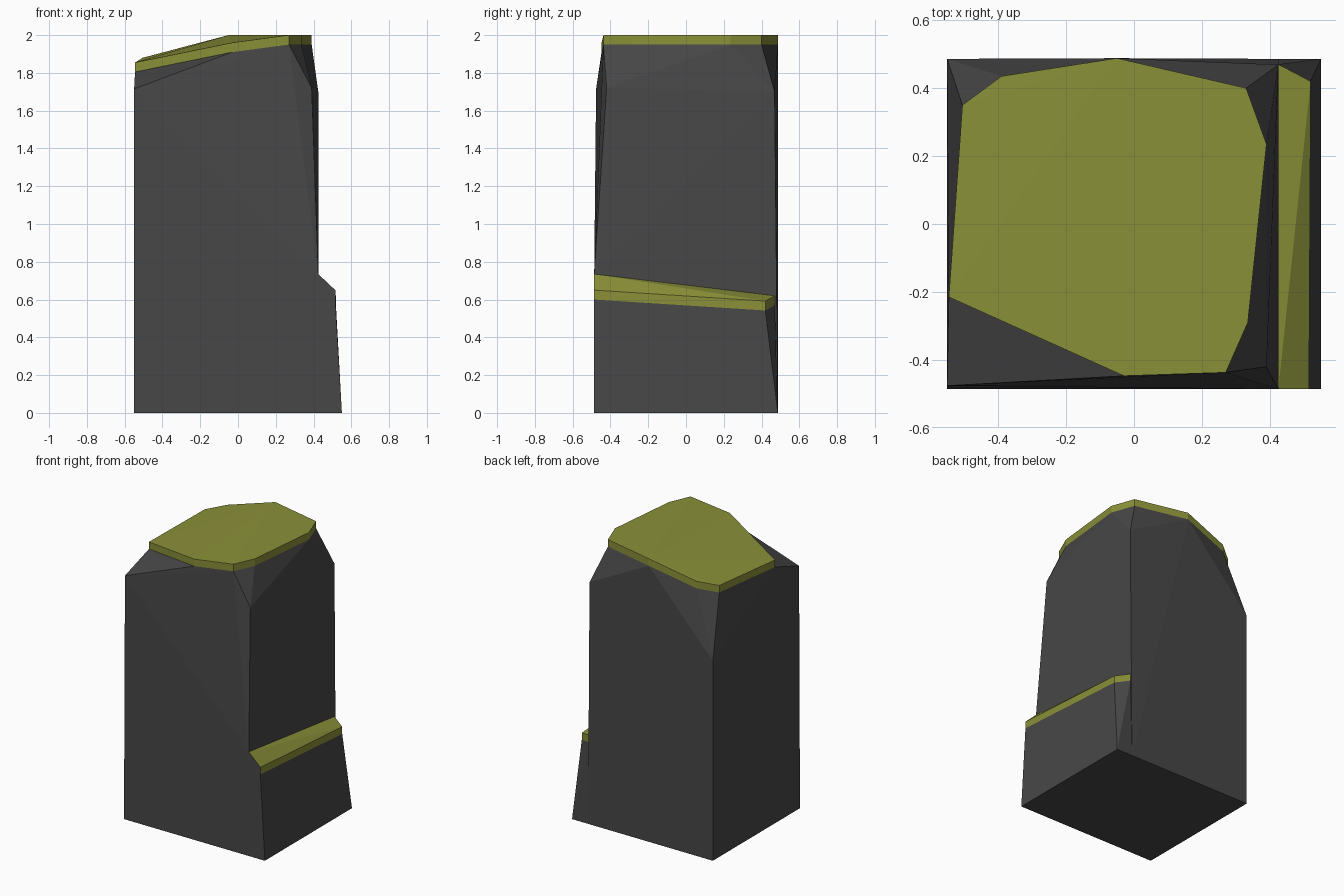
import bpy
import bmesh
import math
from mathutils import Vector

default_cube = bpy.data.objects.get("Cube")
if default_cube:
    bpy.data.objects.remove(default_cube, do_unlink=True)


def make_material(name, colour):
    material = bpy.data.materials.new(name)
    material.use_nodes = True
    material.diffuse_color = (*colour, 1)
    shader = material.node_tree.nodes["Principled BSDF"]
    shader.inputs["Base Color"].default_value = (*colour, 1)
    shader.inputs["Roughness"].default_value = 1
    return material


def lowered(points, amount):
    """Copy an outline straight down by the given amount."""
    return [(x, y, z - amount) for x, y, z in points]


def build_hull(name, points, materials):
    """Wrap the points in a flat-shaded convex solid and merge flat triangles."""
    bm = bmesh.new()
    for point in points:
        bm.verts.new(Vector(point))
    result = bmesh.ops.convex_hull(bm, input=bm.verts[:])
    leftover = set(result["geom_interior"]) | set(result["geom_unused"])
    loose = [item for item in leftover if isinstance(item, bmesh.types.BMVert)]
    bmesh.ops.delete(bm, geom=loose, context="VERTS")
    bmesh.ops.dissolve_limit(bm, angle_limit=math.radians(0.5),
                             verts=bm.verts[:], edges=bm.edges[:])
    bmesh.ops.recalc_face_normals(bm, faces=bm.faces[:])
    mesh = bpy.data.meshes.new(name)
    bm.to_mesh(mesh)
    bm.free()
    for material in materials:
        mesh.materials.append(material)
    obj = bpy.data.objects.new(name, mesh)
    bpy.context.collection.objects.link(obj)
    return obj


stone = make_material("dark grey stone", (0.063, 0.063, 0.063))
moss = make_material("olive moss", (0.255, 0.28, 0.04))

half_width, half_depth = 0.55, 0.486
wall_x = 0.425          # column wall where the ledge begins
moss_depth = 0.05

# Outline of the moss on the summit, flat on one side and sloping on the other
summit_outline = [
    (-0.505, 0.35, 1.88), (-0.39, 0.435, 1.91), (-0.05, 0.488, 2),
    (0.33, 0.4, 2), (0.39, 0.235, 2), (0.335, -0.29, 2),
    (0.27, -0.437, 2), (-0.03, -0.447, 1.96), (-0.545, -0.215, 1.855),
]

# Outline of the moss on the ledge, dropping towards the back
ledge_inner_front = (wall_x, -half_depth, 0.735)
ledge_outline = [
    ledge_inner_front, (0.515, -half_depth, 0.65),
    (0.52, 0.42, 0.592), (wall_x, 0.47, 0.62),
]

# Shoulders where the chipped corners of the column begin
shoulders = [
    (-half_width, -0.476, 1.715), (-half_width, half_depth, 1.41),
    (0.39, -0.42, 1.72), (wall_x, 0.469, 1.7),
]

column_base = [(x, y, 0) for x in (-half_width, wall_x)
               for y in (-half_depth, half_depth)]
ledge_base = [(x, y, 0) for x in (wall_x, half_width)
              for y in (-half_depth, half_depth)]

# Stone masses
build_hull("rock_column",
           column_base + [ledge_inner_front] + shoulders
           + lowered(summit_outline, moss_depth), [stone])
build_hull("rock_ledge", ledge_base + lowered(ledge_outline, moss_depth), [stone])

# Moss layers
build_hull("summit_moss",
           summit_outline + lowered(summit_outline, moss_depth), [moss])
ledge_moss = build_hull("ledge_moss",
                        ledge_outline + lowered(ledge_outline, moss_depth),
                        [moss, stone])

# The front end of the ledge layer is bare stone
for face in ledge_moss.data.polygons:
    if face.normal.y < -0.9:
        face.material_index = 1
